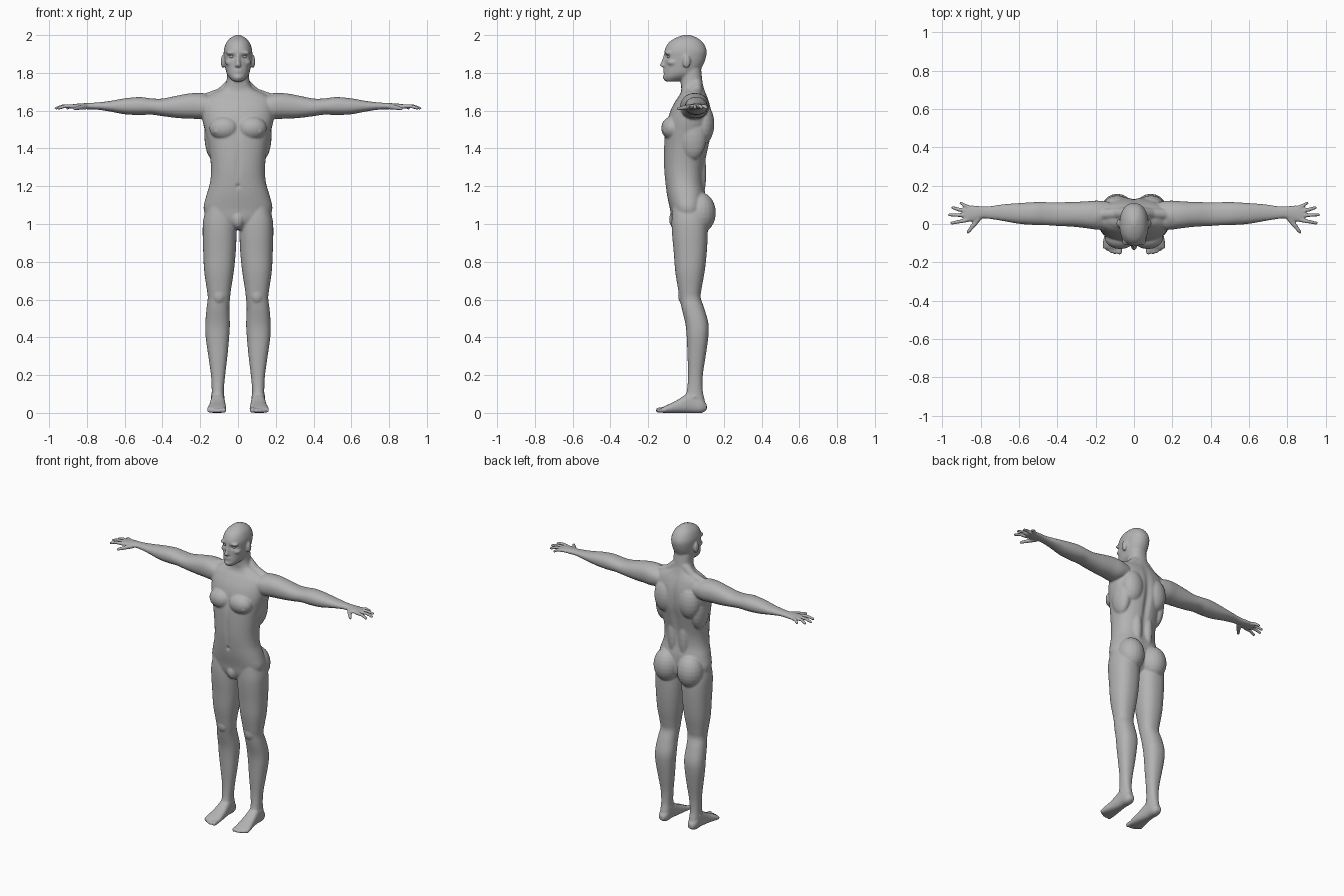
import bpy, bmesh, math
from mathutils import Vector, Matrix

if "Cube" in bpy.data.objects:
    bpy.data.objects.remove(bpy.data.objects["Cube"], do_unlink=True)

skin = bpy.data.materials.new("matte grey")
skin.use_nodes = True
GREY = (0.45, 0.45, 0.45, 1)
skin.diffuse_color = GREY
shader = skin.node_tree.nodes["Principled BSDF"]
shader.inputs["Base Color"].default_value = GREY
shader.inputs["Roughness"].default_value = 0.7


def smooth_rows(rows, steps=4):
    """Catmull-Rom interpolation through rows of measurements."""
    result = []
    for i in range(len(rows) - 1):
        a, b = rows[max(i - 1, 0)], rows[i]
        c, d = rows[i + 1], rows[min(i + 2, len(rows) - 1)]
        for k in range(steps):
            t = k / steps
            result.append([q + t / 2 * (r - p + t * (2 * p - 5 * q + 4 * r - s + t * (3 * (q - r) + s - p)))
                           for p, q, r, s in zip(a, b, c, d)])
    return result + [list(rows[-1])]


def bridge(bm, rings):
    """Closed shell through rings of points."""
    rings = [[bm.verts.new(p) for p in ring] for ring in rings]
    for low, high in zip(rings, rings[1:]):
        for i in range(len(low)):
            bm.faces.new((low[i - 1], low[i], high[i], high[i - 1]))
    bm.faces.new(rings[0])
    bm.faces.new(rings[-1])


def circle(radius, height, matrix, count=20):
    return [matrix @ Vector((radius * math.cos(math.tau * i / count),
                             radius * math.sin(math.tau * i / count), height)) for i in range(count)]


def loft(bm, axis, rows, side=1, power=2.2, count=36):
    """Skin rounded sections; each row is position, u low, u high, v low, v high."""
    rings = []
    for pos, u0, u1, v0, v1 in smooth_rows(rows):
        ring = []
        for i in range(count):
            c, s = math.cos(math.tau * i / count), math.sin(math.tau * i / count)
            u = (u0 + u1) / 2 + (u1 - u0) / 2 * math.copysign(abs(c) ** (2 / power), c)
            v = (v0 + v1) / 2 + (v1 - v0) / 2 * math.copysign(abs(s) ** (2 / power), s)
            x, y, z = {"x": (pos, u, v), "y": (u, pos, v), "z": (u, v, pos)}[axis]
            ring.append((x * side, y, z))
        rings.append(ring)
    bridge(bm, rings)


def column(bm, rows, **options):
    """Upright loft symmetric in x; each row is height, half width, front, back."""
    loft(bm, "z", [(z, -w, w, front, back) for z, w, front, back in rows], **options)


def ball(bm, center, radii, side=1, bands=12):
    x, y, z = center
    place = Matrix.Translation((x * side, y, z)) @ Matrix.Diagonal((*radii, 1))
    angles = [math.pi * (i + 0.1) / (bands + 0.2) for i in range(bands + 1)]
    bridge(bm, [circle(math.sin(a), math.cos(a), place) for a in angles])


def rod(bm, points, radii, side=1):
    """Round-jointed chain of tapered segments."""
    points = [Vector((x * side, y, z)) for x, y, z in points]
    for p, r in zip(points, radii):
        ball(bm, p, (r, r, r), bands=8)
    for p, q, r, s in zip(points, points[1:], radii, radii[1:]):
        place = Matrix.Translation(p) @ (q - p).to_track_quat("Z", "Y").to_matrix().to_4x4()
        bridge(bm, [circle(r, 0, place), circle(s, (q - p).length, place)])


def press(verts, center, reach, shift):
    """Soft sculpting brush, applied to both sides of the body."""
    x, y, z = center
    near = [v for v in verts if abs(v.co.z - z) < 2 * reach[2]]
    for middle in {x, -x}:
        for v in near:
            dx, dy, dz = ((a - b) / r for a, b, r in zip(v.co, (middle, y, z), reach))
            v.co.y += shift * math.exp(-dx * dx - dy * dy - dz * dz)


bm = bmesh.new()

# Torso and neck
column(bm, [
    (.97, .05, -.05, .05), (1.02, .15, -.075, .095), (1.08, .182, -.085, .105),
    (1.15, .168, -.1, .105), (1.22, .148, -.11, .094), (1.3, .143, -.117, .098),
    (1.4, .155, -.117, .118), (1.48, .172, -.112, .135), (1.55, .188, -.098, .138),
    (1.61, .19, -.078, .132), (1.66, .18, -.05, .118), (1.69, .14, -.03, .106),
    (1.715, .085, -.025, .097), (1.75, .062, -.028, .088), (1.82, .058, -.03, .08)], power=2.3)
ball(bm, (0, -.05, 1.025), (.036, .04, .052))

# Skull and jaw
column(bm, [
    (1.755, .024, -.11, -.04), (1.775, .046, -.118, .02), (1.8, .061, -.116, .065),
    (1.84, .069, -.113, .09), (1.88, .074, -.113, .105), (1.92, .075, -.113, .109),
    (1.96, .062, -.092, .09), (1.985, .04, -.055, .06), (2.001, .01, -.01, .02)])

# Nose, lips and chin
column(bm, [(1.828, .01, -.12, -.09), (1.838, .017, -.138, -.09),
            (1.855, .012, -.132, -.09), (1.9, .008, -.117, -.09)])
for z in (1.805, 1.816):
    ball(bm, (0, -.106, z), (.025, .015, .006))
ball(bm, (0, -.1, 1.777), (.026, .023, .018))

ARM = [
    (.13, -.03, .115, 1.57, 1.675), (.19, -.03, .122, 1.556, 1.69), (.25, -.022, .118, 1.558, 1.692),
    (.32, -.014, .115, 1.561, 1.68), (.4, -.01, .113, 1.571, 1.664), (.46, -.006, .114, 1.579, 1.665),
    (.52, -.005, .114, 1.577, 1.672), (.6, .001, .109, 1.581, 1.665), (.68, .015, .103, 1.596, 1.651),
    (.75, .026, .093, 1.606, 1.643), (.79, .029, .091, 1.607, 1.641), (.82, .019, .095, 1.608, 1.639),
    (.86, .011, .097, 1.609, 1.636), (.888, .014, .09, 1.612, 1.632)]

LEG = [
    (1.1, .04, .165, -.07, .1), (1.02, .012, .184, -.076, .112), (.95, .008, .187, -.074, .115),
    (.85, .012, .184, -.065, .11), (.75, .022, .179, -.057, .099), (.66, .036, .166, -.043, .083),
    (.61, .042, .16, -.034, .078), (.55, .046, .167, -.022, .098), (.47, .043, .173, -.003, .119),
    (.4, .047, .171, .004, .118), (.3, .056, .157, .008, .104), (.2, .068, .143, .011, .089),
    (.12, .075, .139, .005, .088), (.06, .073, .14, -.01, .1), (.01, .08, .13, .01, .1)]

FOOT = [
    (.11, .09, .125, .015, .045), (.08, .075, .14, -.001, .08), (.03, .072, .143, -.001, .11),
    (0, .069, .146, -.001, .098), (-.05, .064, .153, -.001, .066), (-.1, .061, .163, -.001, .042),
    (-.128, .064, .163, .001, .028)]

# Finger knuckles and tips seen from above
FINGERS = [((.872, .02), (.958, .004)), ((.88, .045), (.97, .048)),
           ((.878, .068), (.953, .085)), ((.86, .086), (.91, .11))]

# Toe position, tip and radius
TOES = [(.076, -.146, .0145), (.1, -.147, .011), (.119, -.141, .011),
        (.136, -.132, .0105), (.152, -.12, .01)]

# Muscles and features as centre and radii
MASSES = {
    "chest": ((.072, -.073, 1.507), (.08, .058, .063)),
    "shoulder blade": ((.088, .088, 1.53), (.075, .062, .11)),
    "flank": ((.13, .035, 1.47), (.048, .075, .13)),
    "shoulder": ((.2, .045, 1.628), (.075, .072, .066)),
    "buttock": ((.087, .075, 1.06), (.085, .083, .108)),
    "lower back": ((.04, .06, 1.27), (.04, .048, .16)),
    "kneecap": ((.1, -.018, .62), (.034, .024, .042)),
    "ankle": ((.108, .045, .085), (.038, .022, .02)),
    "ear": ((.08, .003, 1.86), (.011, .021, .035)),
    "brow": ((.03, -.093, 1.905), (.034, .021, .011)),
    "cheekbone": ((.046, -.068, 1.855), (.022, .03, .018)),
}

for side in (1, -1):
    loft(bm, "x", ARM, side)
    loft(bm, "z", LEG, side, power=2.3)
    loft(bm, "y", FOOT, side, power=2.5)
    for center, radii in MASSES.values():
        ball(bm, center, radii, side)
    # Neck muscle running down to the shoulder
    rod(bm, [(.03, .055, 1.745), (.09, .055, 1.69), (.18, .05, 1.66)], (.03, .03, .028), side)
    # Fingers arch slightly, the thumb spreads forward
    for (kx, ky), (tx, ty) in FINGERS:
        rod(bm, [(kx, ky, 1.622), ((kx + tx) / 2, (ky + ty) / 2, 1.624), (tx - .006, ty, 1.613)],
            (.0115, .01, .0085), side)
    rod(bm, [(.81, .03, 1.62), (.842, -.012, 1.615), (.866, -.042, 1.61)], (.015, .012, .009), side)
    for x, tip, r in TOES:
        rod(bm, [(x, -.1, .018), (x, tip, r)], (r, r), side)

# Fuse every mass into one continuous skin
bmesh.ops.recalc_face_normals(bm, faces=bm.faces)
mesh = bpy.data.meshes.new("body")
bm.to_mesh(mesh)
bm.free()
body = bpy.data.objects.new("body", mesh)
bpy.context.collection.objects.link(body)
fuse = body.modifiers.new("fuse", "REMESH")
fuse.mode = "VOXEL"
fuse.voxel_size = 0.006
fused = bpy.data.meshes.new_from_object(body.evaluated_get(bpy.context.evaluated_depsgraph_get()))
body.modifiers.remove(fuse)
body.data = fused
bpy.data.meshes.remove(mesh)
fused.name = "body"

# Sculpted hollows and small raised points
press(fused.vertices, (.032, -.105, 1.886), (.018, .03, .012), .013)    # eye sockets
press(fused.vertices, (0, .13, 1.42), (.02, .06, .2), -.014)            # spine
press(fused.vertices, (0, -.12, 1.5), (.014, .04, .06), .006)           # breastbone
press(fused.vertices, (0, -.12, 1.32), (.014, .04, .1), .005)           # belly line
press(fused.vertices, (0, -.11, 1.2), (.008, .03, .01), .012)           # navel
press(fused.vertices, (.12, -.11, 1.487), (.007, .03, .007), -.006)     # nipples

soften = body.modifiers.new("soften", "SMOOTH")
soften.factor = 0.5
soften.iterations = 4
fused.materials.clear()
fused.materials.append(skin)
fused.shade_smooth()

# Eyeballs
for side, label in ((1, "left"), (-1, "right")):
    bm = bmesh.new()
    ball(bm, (.032, -.087, 1.887), (.014, .014, .011), side)
    bmesh.ops.recalc_face_normals(bm, faces=bm.faces)
    eye_mesh = bpy.data.meshes.new(label + "_eye")
    bm.to_mesh(eye_mesh)
    bm.free()
    eye_mesh.materials.append(skin)
    eye_mesh.shade_smooth()
    bpy.context.collection.objects.link(bpy.data.objects.new(label + "_eye", eye_mesh))
